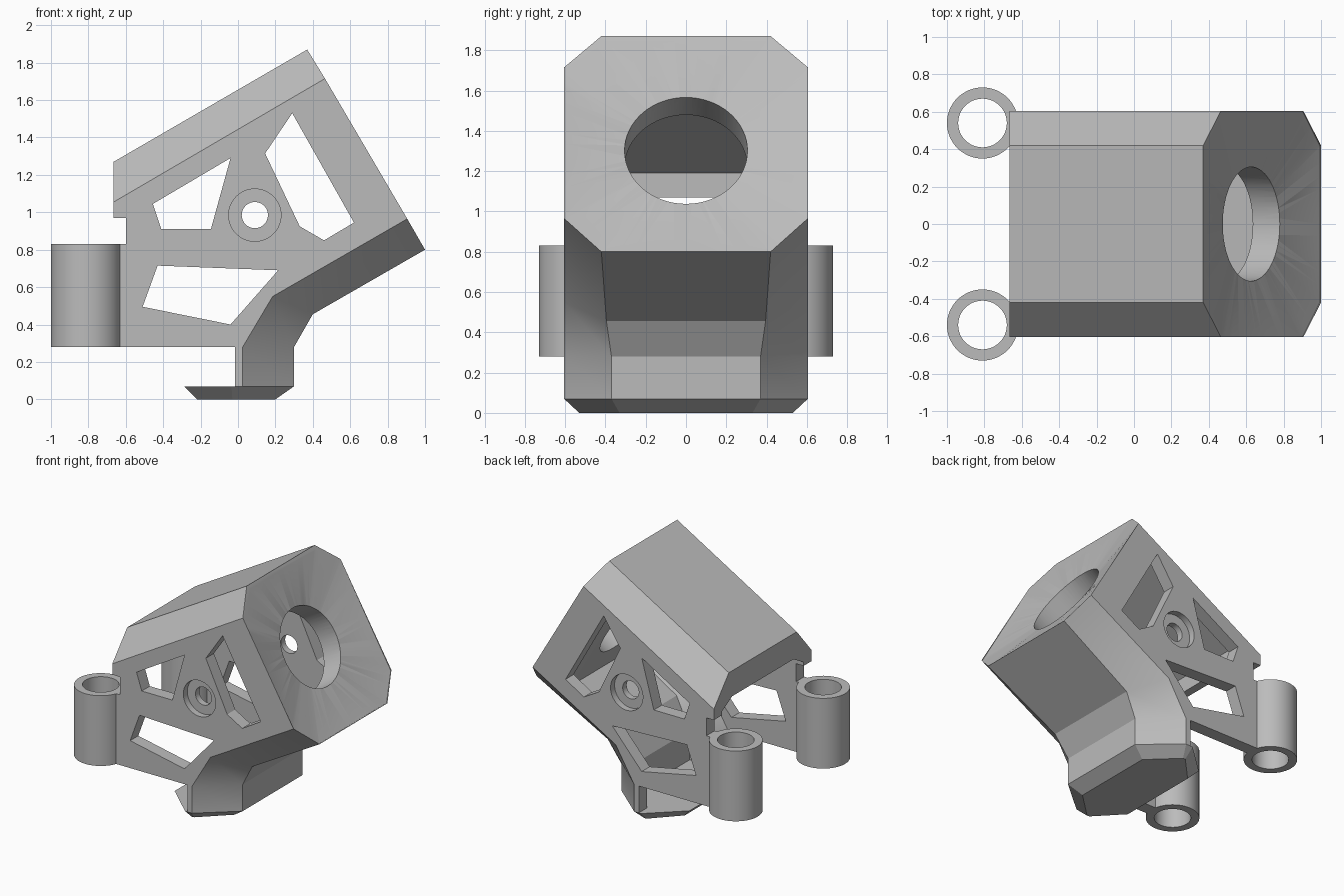
import bpy, bmesh, math
from mathutils import Vector

cube = bpy.data.objects.get("Cube")
if cube:
    bpy.data.objects.remove(cube, do_unlink=True)

grey = bpy.data.materials.new("plain grey")
grey.use_nodes = True
GREY = (0.5, 0.5, 0.5, 1)
grey.diffuse_color = GREY
grey.node_tree.nodes["Principled BSDF"].inputs["Base Color"].default_value = GREY


def loft(name, rings):
    """Closed solid through rings of equal length."""
    bm = bmesh.new()
    loops = [[bm.verts.new(p) for p in ring] for ring in rings]
    n = len(loops[0])
    for a, b in zip(loops, loops[1:]):
        for i in range(n):
            j = (i + 1) % n
            bm.faces.new((a[i], a[j], b[j], b[i]))
    bm.faces.new(loops[0])
    bm.faces.new(loops[-1])
    bmesh.ops.recalc_face_normals(bm, faces=bm.faces)
    mesh = bpy.data.meshes.new(name)
    bm.to_mesh(mesh)
    bm.free()
    obj = bpy.data.objects.new(name, mesh)
    bpy.context.collection.objects.link(obj)
    mesh.materials.append(grey)
    return obj


def shell(name, rows, half):
    """Solid across y; rows are middle x, z, half width, then outer x, z."""
    def outer(s):
        return [(r[-2], s * half, r[-1]) for r in rows]

    def middle(s):
        return [(r[0], s * r[2], r[1]) for r in rows]
    return loft(name, [outer(-1), middle(-1), middle(1), outer(1)])


def cylinder(name, loc, radius, depth, rot=(0, 0, 0)):
    bpy.ops.mesh.primitive_cylinder_add(vertices=64, radius=radius, depth=depth,
                                        location=loc, rotation=rot)
    obj = bpy.context.object
    obj.name = name
    obj.data.materials.append(grey)
    return obj


def cut(target, cutter):
    cutter.hide_render = True
    mod = target.modifiers.new("cut", 'BOOLEAN')
    mod.operation = 'DIFFERENCE'
    mod.solver = 'EXACT'
    mod.object = cutter
    bpy.context.view_layer.objects.active = target
    bpy.ops.object.modifier_apply(modifier=mod.name)
    bpy.data.objects.remove(cutter, do_unlink=True)


def smooth(obj):
    bpy.ops.object.select_all(action='DESELECT')
    obj.select_set(True)
    bpy.context.view_layer.objects.active = obj
    bpy.ops.object.shade_smooth_by_angle(angle=math.radians(25))


# Tilted housing with bevelled edges, running down into the foot
W = 0.605
housing = shell("housing", [
    (-.665, 1.27, .42, -.665, 1.055),
    (.37, 1.87, .42, .465, 1.715),
    (1.0, .80, .42, .905, .965),
    (.40, .455, .395, .185, .55),
    (.30, .28, .37, .025, .28),
    (.30, .07, .37, .025, .07),
    (-.015, .07, .37, -.015, .07),
    (-.015, .28, .37, -.015, .28),
    (-.64, .28, .42, -.64, .28),
    (-.64, .83, .42, -.64, .83),
    (-.60, .83, .42, -.60, .83),
    (-.60, .97, .42, -.60, .97),
    (-.665, .97, .42, -.665, .97)], W)

# Hollow inside, open at the back, with a lip under the roof
cut(housing, shell("cavity", [
    (-.9, 1.07, .379, -.9, 1.0),
    (-.6, 1.07, .379, -.6, 1.0),
    (-.6, 1.19, .379, -.6, 1.045),
    (.215, 1.665, .379, .28, 1.56),
    (.745, .768, .379, .68, .88),
    (.33, .529, .355, .16, .58),
    (.20, .30, .33, -.01, .29),
    (.20, -.1, .33, -.01, -.1),
    (-.9, -.1, .33, -.9, -.1)], W - .1))

# Windows through both side walls
windows = [
    [(-.04, 1.29), (-.145, .91), (-.41, .91), (-.455, 1.045)],
    [(.29, 1.53), (.62, .945), (.46, .85), (.33, .925), (.145, 1.315)],
    [(-.43, .715), (.215, .69), (-.04, .40), (-.51, .495)]]
for w in windows:
    cut(housing, loft("window", [[(x, s, z) for x, z in w] for s in (-1, 1)]))

# Bolt hole with a counterbore on each side
side = (math.pi / 2, 0, 0)
cut(housing, cylinder("bolt_hole", (.09, 0, .985), .07, 2, side))
for s in (-1, 1):
    cut(housing, cylinder("counterbore", (.09, s * W, .985), .14, .1, side))

# Dished front face blending from the octagon rim to the round opening
axis = Vector((math.cos(math.pi / 6), 0, .5))
up = Vector((-.5, 0, math.cos(math.pi / 6)))
centre = Vector((.685, 0, 1.335))
HV, BEV, R = .62, .185, .305
angles = {round(2 * math.pi * i / 64, 4) for i in range(64)}
for a in (math.atan2(HV, W - BEV), math.atan2(HV - BEV, W)):
    angles |= {a, math.pi - a, math.pi + a, 2 * math.pi - a}
angles = sorted(angles)


def rim(a):
    c, s = max(abs(math.cos(a)), 1e-6), max(abs(math.sin(a)), 1e-6)
    return .995 * min(W / c, HV / s, (W + HV - BEV) / (c + s))


def ring(radius, along):
    return [centre + axis * along + up * (radius(a) * math.sin(a))
            + Vector((0, radius(a) * math.cos(a), 0)) for a in angles]


cut(housing, loft("dish", [ring(lambda a: R, -.067), ring(rim, 0), ring(rim, .1)]))
cut(housing, cylinder("front_opening", centre, R, .8, (0, math.pi / 3, 0)))
smooth(housing)

# Foot plate with sloping edges
half_top = [(.30, .37), (.025, W), (-.035, W), (-.29, .37)]
half_base = [(.20, .33), (-.01, .53), (-.03, .53), (-.22, .33)]


def outline(half, z):
    return [(x, y, z) for x, y in half] + [(x, -y, z) for x, y in reversed(half)]


loft("foot_plate", [outline(half_base, 0), outline(half_top, .07)])

# Two upright sleeves at the back
for s, name in ((1, "left_sleeve"), (-1, "right_sleeve")):
    sleeve = cylinder(name, (-.81, s * .54, .555), .19, .55)
    cut(sleeve, cylinder("bore", (-.81, s * .54, .555), .13, 1))
    smooth(sleeve)
